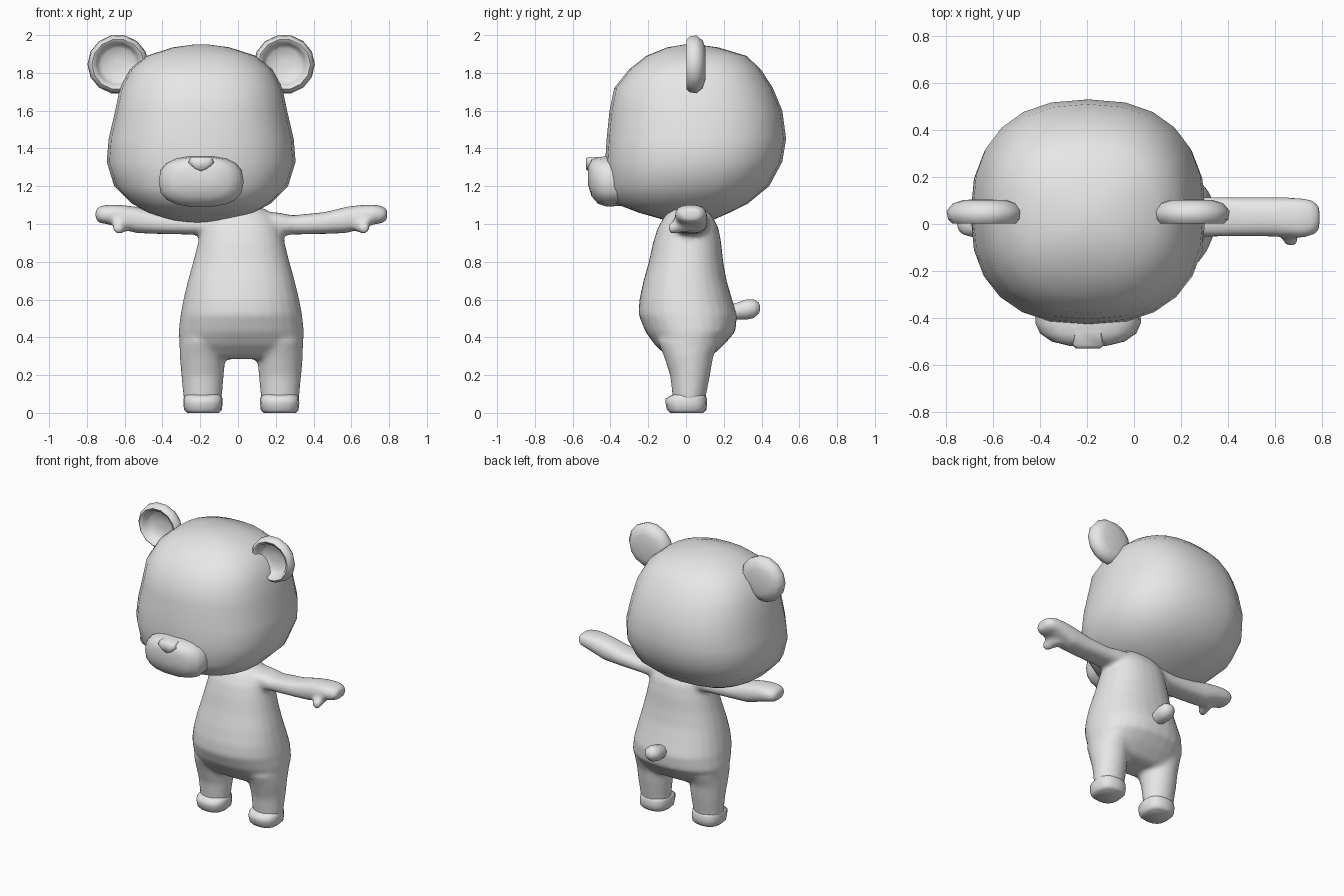
import bpy, bmesh, math
from mathutils import Vector

if "Cube" in bpy.data.objects:
    bpy.data.objects.remove(bpy.data.objects["Cube"])

grey = bpy.data.materials.new("plain grey")
grey.diffuse_color = (0.8, 0.8, 0.8, 1)
grey.use_nodes = True
grey.node_tree.nodes["Principled BSDF"].inputs["Base Color"].default_value = grey.diffuse_color
HX = -0.195   # centre line of the head
BX = 0.0175   # centre line of the body
AXES = {"x": lambda t, u, v: (t, u, v),
        "y": lambda t, u, v: (u, t, v),
        "z": lambda t, u, v: (u, v, t)}


def finish(name, bm, angle=60):
    bmesh.ops.recalc_face_normals(bm, faces=bm.faces)
    mesh = bpy.data.meshes.new(name)
    bm.to_mesh(mesh)
    bm.free()
    mesh.materials.append(grey)
    ob = bpy.data.objects.new(name, mesh)
    bpy.context.collection.objects.link(ob)
    bpy.ops.object.select_all(action='DESELECT')
    ob.select_set(True)
    bpy.context.view_layer.objects.active = ob
    bpy.ops.object.shade_smooth_by_angle(angle=math.radians(angle))
    return ob


def loft(bm, axis, rings, n=20, power=2.0):
    """Skin superellipse rings (t, centre u, centre v, half u, half v)."""
    loops = []
    for t, cu, cv, hu, hv in rings:
        loop = []
        for i in range(n):
            a = 2 * math.pi * i / n
            c, s = math.cos(a), math.sin(a)
            u = cu + hu * math.copysign(abs(c) ** (2 / power), c)
            v = cv + hv * math.copysign(abs(s) ** (2 / power), s)
            loop.append(bm.verts.new(AXES[axis](t, u, v)))
        loops.append(loop)
    for a, b in zip(loops, loops[1:]):
        for i in range(n):
            j = (i + 1) % n
            bm.faces.new((a[i], a[j], b[j], b[i]))
    bm.faces.new(loops[0])
    bm.faces.new(loops[-1])


def upright(cx, rows):
    """Rows of (z, half width, front y, back y) to rings."""
    return [(z, cx, (f + b) / 2, w, (b - f) / 2) for z, w, f, b in rows]


# head
bm = bmesh.new()
loft(bm, "z", upright(HX, [
    (1.002, .04, -.03, .08), (1.02, .16, -.11, .14), (1.06, .28, -.25, .23),
    (1.11, .37, -.38, .33), (1.20, .46, -.415, .44), (1.33, .50, -.428, .51),
    (1.45, .49, -.42, .53), (1.60, .455, -.405, .51), (1.72, .43, -.38, .46),
    (1.82, .375, -.30, .395), (1.89, .29, -.21, .32), (1.935, .15, -.10, .17),
    (1.95, .04, -.01, .06)]), n=24, power=2.4)
finish("head", bm)

# muzzle
bm = bmesh.new()
loft(bm, "y", [(-.34, HX, 1.225, .22, .13), (-.42, HX, 1.225, .225, .135),
               (-.465, HX, 1.23, .205, .125), (-.50, HX, 1.245, .155, .10),
               (-.518, HX, 1.255, .08, .05)], n=18, power=2.6)
finish("muzzle", bm)

# nose: a rounded shield, wide at the top
bm = bmesh.new()
outline = [(-.068, 1.325), (-.055, 1.355), (.055, 1.355), (.068, 1.325),
           (.035, 1.292), (0, 1.278), (-.035, 1.292)]
mid = Vector((0, 1.325))
layers = []
for y, k in ((-.44, 1), (-.515, 1), (-.53, .75)):
    layers.append([bm.verts.new((HX + mid.x + (x - mid.x) * k, y,
                                 mid.y + (z - mid.y) * k)) for x, z in outline])
for a, b in zip(layers, layers[1:]):
    for i in range(len(outline)):
        j = (i + 1) % len(outline)
        bm.faces.new((a[i], a[j], b[j], b[i]))
bm.faces.new(layers[0])
bm.faces.new(layers[-1])
finish("nose", bm)

# ears: dished discs, turned around the front-back axis
EAR = [(.02, .104), (.09, .102), (.135, .088), (.162, .055), (.156, .02),
       (.138, .002), (.12, .012), (.112, .04), (.09, .062), (.02, .066)]
for side, label in ((-1, "left"), (1, "right")):
    bm = bmesh.new()
    loft(bm, "y", [(y, HX + side * .44, 1.845, r, r * .97) for r, y in EAR], n=14)
    finish(label + "_ear", bm)

# body: torso, legs and arms fused into one soft skin
bm = bmesh.new()
loft(bm, "z", upright(BX, [
    (.285, .24, -.07, .10), (.30, .30, -.10, .135), (.36, .328, -.165, .20),
    (.43, .332, -.215, .262), (.52, .322, -.252, .27), (.60, .307, -.247, .245),
    (.70, .283, -.225, .215), (.80, .255, -.197, .197), (.90, .23, -.175, .187),
    (.98, .21, -.15, .172), (1.04, .175, -.115, .14), (1.085, .12, -.07, .10)]),
    n=28, power=2.25)
for s in (-1, 1):
    loft(bm, "z", upright(BX + s * .205, [
        (.05, .097, -.07, .10), (.10, .104, -.073, .108), (.20, .113, -.085, .128),
        (.30, .122, -.118, .145), (.38, .122, -.15, .18), (.44, .10, -.13, .16)]))
    # arm
    loft(bm, "x", [(BX + s * x, y, z, hy, hz) for x, y, z, hy, hz in (
        (.08, .02, 1.00, .11, .07), (.20, .027, 1.00, .095, .06),
        (.27, .03, .995, .086, .051), (.44, .03, 1.005, .083, .058),
        (.56, .03, 1.022, .084, .07), (.63, .028, 1.038, .085, .063),
        (.70, .026, 1.05, .085, .053), (.745, .026, 1.05, .075, .046),
        (.772, .026, 1.05, .05, .03))], power=2.5)
    # thumb
    loft(bm, "y", [(y, BX + s * x, z, r, r) for y, x, z, r in (
        (.03, .62, 1.01, .05), (-.03, .635, .995, .043), (-.07, .648, .982, .035),
        (-.095, .653, .976, .022))], n=12)
body = finish("body", bm, 180)
skin = body.modifiers.new("fuse", 'REMESH')
skin.mode = 'VOXEL'
skin.voxel_size = 0.014
skin.use_smooth_shade = True
soft = body.modifiers.new("soften", 'SMOOTH')
soft.factor = 0.5
soft.iterations = 8

# feet
for s, label in ((-1, "left"), (1, "right")):
    bm = bmesh.new()
    loft(bm, "z", upright(BX + s * .203, [
        (0, .085, -.085, .09), (.015, .10, -.10, .108), (.05, .104, -.108, .112),
        (.075, .103, -.108, .11), (.09, .098, -.085, .105), (.10, .085, -.06, .09)]),
        n=16, power=2.6)
    finish(label + "_foot", bm)

# tail
bm = bmesh.new()
loft(bm, "y", [(.20, BX, .53, .035, .03), (.26, BX, .537, .048, .044),
               (.32, BX, .547, .057, .055), (.36, BX, .552, .052, .05),
               (.385, BX, .555, .033, .03), (.393, BX, .555, .012, .01)], n=14)
finish("tail", bm)
